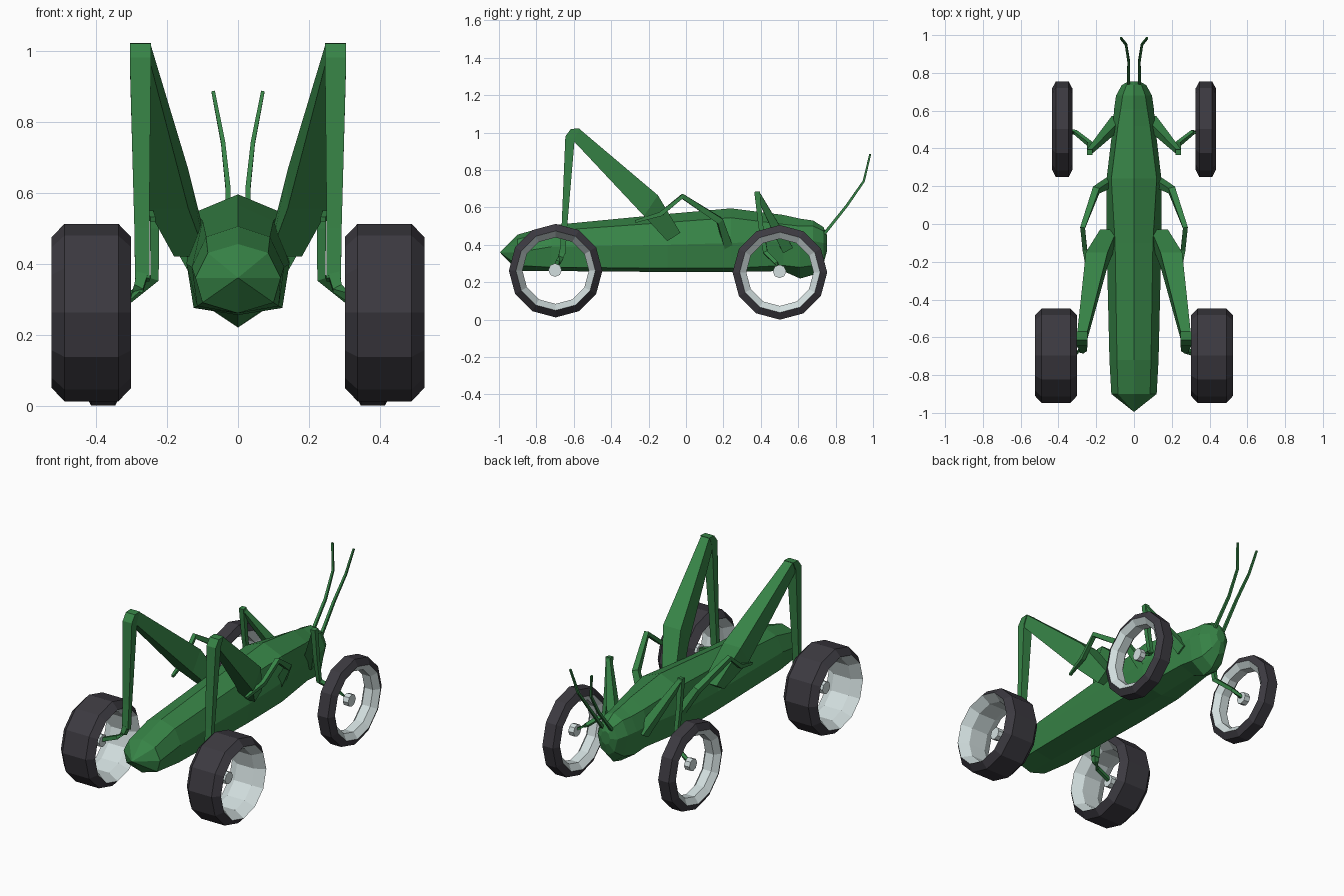
import bpy, bmesh
from math import cos, sin, tau
from mathutils import Vector

cube = bpy.data.objects.get("Cube")
if cube:
    bpy.data.objects.remove(cube)


def material(name, rgb):
    m = bpy.data.materials.new(name)
    m.use_nodes = True
    m.diffuse_color = (*rgb, 1)
    m.node_tree.nodes["Principled BSDF"].inputs["Base Color"].default_value = (*rgb, 1)
    return m


GREEN = material("leaf green", (.038, .23, .062))
TYRE = material("tyre black", (.045, .042, .052))
RIM = material("rim silver", (.65, .74, .74))


def finish(name, bm, mats):
    bmesh.ops.remove_doubles(bm, verts=bm.verts, dist=.0005)
    bmesh.ops.recalc_face_normals(bm, faces=bm.faces)
    mesh = bpy.data.meshes.new(name)
    bm.to_mesh(mesh)
    bm.free()
    for m in mats:
        mesh.materials.append(m)
    ob = bpy.data.objects.new(name, mesh)
    bpy.context.collection.objects.link(ob)
    return ob


def loft(name, rings):
    """Skin a row of equal-sized rings and cap both ends."""
    bm = bmesh.new()
    rows = [[bm.verts.new(p) for p in ring] for ring in rings]
    n = len(rows[0])
    for a, b in zip(rows, rows[1:]):
        for i in range(n):
            j = (i + 1) % n
            bm.faces.new((a[i], a[j], b[j], b[i]))
    bm.faces.new(rows[0])
    bm.faces.new(rows[-1])
    return finish(name, bm, [GREEN])


def rod(name, path, radii):
    """Four-sided tapered limb along a path."""
    pts = [Vector(p) for p in path]
    rings = []
    for i, p in enumerate(pts):
        t = (pts[min(i + 1, len(pts) - 1)] - pts[max(i - 1, 0)]).normalized()
        side = Vector((1, 0, 0))
        if abs(t.x) > .8:
            side = Vector((0, 1, 0))
        u = (side - t * side.dot(t)).normalized()
        v = t.cross(u)
        r = radii[i]
        rings.append([p + (u * a + v * b) * r for a, b in ((1, 1), (-1, 1), (-1, -1), (1, -1))])
    return loft(name, rings)


def slab(name, s, sections):
    """Box limb; each section is inner x, outer x, first (y, z), second (y, z)."""
    return loft(name, [[(s * xi, *a), (s * xo, *a), (s * xo, *b), (s * xi, *b)]
                       for xi, xo, a, b in sections])


def wheel(name, centre, half, radius, bevel):
    """Revolve a bevelled tyre with a tapered open rim about the x axis."""
    c = Vector(centre)
    lip, throat = radius * .85, radius * .71
    profile = [(-half, lip), (bevel - half, radius), (half - bevel, radius),
               (half, lip), (half / 2, throat), (-half / 2, throat)]
    bm = bmesh.new()
    sides = 12
    rows = [[bm.verts.new(c + Vector((x, r * cos(tau * k / sides), r * sin(tau * k / sides))))
             for x, r in profile] for k in range(sides)]
    for k in range(sides):
        a, b = rows[k], rows[(k + 1) % sides]
        for i in range(len(profile)):
            j = (i + 1) % len(profile)
            f = bm.faces.new((a[i], a[j], b[j], b[i]))
            f.material_index = int(i > 2)
    return finish(name, bm, [TYRE, RIM])


def hub(name, centre):
    bpy.ops.mesh.primitive_cylinder_add(vertices=8, radius=.036, depth=.035,
                                        location=centre, rotation=(0, tau / 4, 0))
    ob = bpy.context.object
    ob.name = name
    ob.data.materials.append(RIM)


# Body and head: y, top z, shoulder, flank, lower edge, bottom z
stations = [
    (-.995, .36, (0, .36), (0, .36), (0, .36), .36),
    (-.9, .455, (.085, .43), (.12, .36), (.1, .29), .26),
    (-.72, .505, (.09, .475), (.13, .39), (.115, .28), .26),
    (-.1, .565, (.1, .52), (.145, .4), (.125, .275), .255),
    (.24, .595, (.12, .545), (.145, .41), (.12, .275), .255),
    (.52, .56, (.085, .51), (.112, .42), (.095, .29), .26),
    (.61, .54, (.07, .5), (.105, .42), (.09, .28), .22),
    (.68, .53, (.06, .5), (.095, .42), (.07, .29), .24),
    (.735, .495, (.04, .475), (.065, .41), (.045, .33), .3),
    (.755, .45, (.02, .44), (.03, .41), (.02, .38), .37),
]
rings = []
for y, top, *edge, bottom in stations:
    rings.append([(0, y, top)] + [(x, y, z) for x, z in edge] + [(0, y, bottom)]
                 + [(-x, y, z) for x, z in reversed(edge)])
loft("body", rings)

for s, tag in ((1, "left"), (-1, "right")):
    def flip(path):
        return [(s * x, y, z) for x, y, z in path]

    # Jumping legs
    slab(tag + "_hind_thigh", s, [
        (.09, .18, (-.03, .465), (-.1, .42)),
        (.14, .255, (-.15, .665), (-.225, .555)),
        (.247, .3, (-.57, 1.02), (-.61, .965)),
    ])
    slab(tag + "_hind_shin", s, [
        (.245, .305, (-.57, 1.022), (-.615, 1.02)),
        (.245, .305, (-.595, .97), (-.645, .98)),
        (.25, .292, (-.635, .5), (-.665, .5)),
        (.25, .29, (-.645, .35), (-.675, .36)),
    ])
    rod(tag + "_hind_foot", flip([(.27, -.66, .37), (.28, -.67, .33), (.31, -.685, .305),
                                  (.42, -.7, .265)]), (.016, .014, .011, .01))

    # Middle legs
    rod(tag + "_middle_leg", flip([(.11, .23, .38), (.2, .18, .53), (.272, -.02, .66),
                                   (.26, -.135, .565), (.24, -.27, .525)]),
        (.024, .018, .013, .012, .007))

    # Front legs
    rod(tag + "_front_thigh", flip([(.09, .54, .38), (.235, .385, .67)]), (.03, .013))
    rod(tag + "_front_shin", flip([(.235, .38, .685), (.235, .4, .5), (.235, .425, .36),
                                   (.31, .485, .3), (.38, .5, .258)]),
        (.015, .013, .012, .01, .009))

    # Antennae
    rod(tag + "_antenna", flip([(.03, .74, .46), (.028, .86, .61), (.042, .95, .74),
                                (.07, .985, .885)]), (.008, .007, .006, .005))

    # Wheels
    wheel(tag + "_rear_wheel", (s * .413, -.697, .262), .112, .25, .036)
    hub(tag + "_rear_hub", (s * .413, -.7, .265))
    wheel(tag + "_front_wheel", (s * .38, .502, .253), .054, .253, .02)
    hub(tag + "_front_hub", (s * .38, .5, .258))
